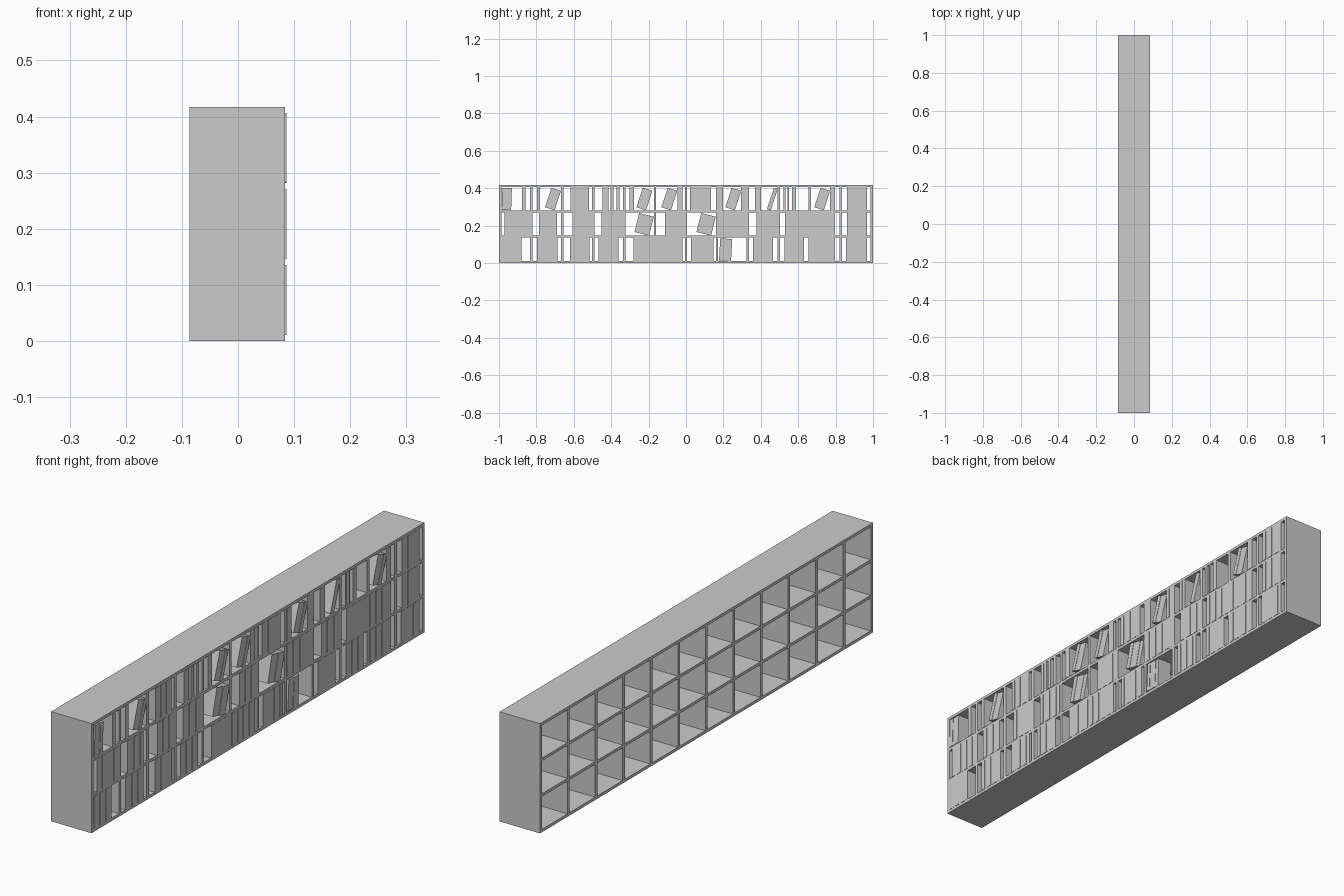
import bpy, bmesh, math
from mathutils import Matrix, Vector

if "Cube" in bpy.data.objects:
    bpy.data.objects.remove(bpy.data.objects["Cube"], do_unlink=True)

grey = bpy.data.materials.new("plain grey")
grey.use_nodes = True
colour = (0.6, 0.6, 0.6, 1)
grey.diffuse_color = colour
grey.node_tree.nodes["Principled BSDF"].inputs["Base Color"].default_value = colour

COLUMNS, ROWS = 12, 3
BACK, FRONT, HEIGHT = -0.086, 0.084, 0.417
PANEL, SHELF = 0.013, 0.011
PITCH = (2 - PANEL) / COLUMNS
RISE = (HEIGHT - SHELF) / ROWS
CELL_H = RISE - SHELF
UNIT = (PITCH - PANEL) / 28.5      # cell width is 28.5 units
BOOK_DEPTH = 0.06


def add_box(bm, low, high, matrix=Matrix()):
    low, high = Vector(low), Vector(high)
    place = Matrix.Translation((low + high) / 2) @ Matrix.Diagonal((*(high - low), 1))
    bmesh.ops.create_cube(bm, size=1, matrix=matrix @ place)


def finish(bm, name):
    mesh = bpy.data.meshes.new(name)
    bm.to_mesh(mesh)
    bm.free()
    mesh.materials.append(grey)
    bpy.context.collection.objects.link(bpy.data.objects.new(name, mesh))


def cell_origin(row, column):
    return -1 + PANEL + column * PITCH, SHELF + row * RISE


def add_books(bm, width, height, matrix):
    """A row of touching books with alternately proud and flush spines."""
    count = max(1, round(width / 0.018))
    step = width / count
    for i in range(count):
        front = FRONT + (0.002 if i % 2 == 0 else 0.0005)
        add_box(bm, (FRONT - BOOK_DEPTH, i * step, 0),
                (front, (i + 1) * step, height), matrix)


# Open frame: upright panels and shelves
bm = bmesh.new()
for i in range(COLUMNS + 1):
    y = -1 + i * PITCH
    add_box(bm, (BACK, y, 0), (FRONT, y + PANEL, HEIGHT))
finish(bm, "upright_panels")

bm = bmesh.new()
for i in range(ROWS + 1):
    z = i * RISE
    add_box(bm, (BACK, -1, z), (FRONT, 1, z + SHELF))
finish(bm, "shelves")

# Standing books: (column, start, end) in cell units
bottom = [(0, 0, 20), (1, 4.5, 25), (2, 6.5, 26), (3, 4, 24), (4, 8, 28.5), (5, 0, 26),
          (6, 4, 26), (8, 4, 24), (9, 4.5, 24), (10, 0, 24), (11, 4, 25)]
middle = [(0, 3, 28.5), (1, 6.5, 24.5), (2, 9, 28.5), (3, 7, 28.5), (5, 8.5, 28.5),
          (7, 0, 28.5), (8, 7.5, 28.5), (9, 5, 28.5), (10, 0, 24), (11, 5, 25)]
top = [(0, 20.5, 24), (1, 4.5, 7.5), (2, 7, 25.5), (3, 8, 14), (3, 16, 19), (3, 22, 25),
       (4, 4, 8.5), (5, 21, 26), (6, 3, 24), (7, 0, 5), (7, 23, 28.5), (8, 6, 12),
       (9, 3.5, 5.5), (9, 7.5, 9), (9, 12, 16), (10, 19, 24), (11, 5, 25)]

for row, (name, runs) in enumerate(zip(("bottom", "middle", "top"), (bottom, middle, top))):
    bm = bmesh.new()
    for column, start, end in runs:
        y, z = cell_origin(row, column)
        add_books(bm, (end - start) * UNIT, CELL_H,
                  Matrix.Translation((0, y + start * UNIT, z)))
    finish(bm, name + "_row_books")

# Leaning books: (row, column, right end, width, angle)
leaning = [(2, 0, 10.5, 9.5, 2), (2, 1, 28.5, 10, 18), (2, 4, 27, 10, 18),
           (2, 5, 21, 10, 18), (2, 7, 23, 10, 18), (2, 8, 28.5, 4, 18),
           (2, 10, 19, 10, 18), (1, 4, 28.5, 15, 14), (1, 6, 28.5, 15, 14),
           (0, 7, 14, 12, 3)]
bm = bmesh.new()
for row, column, right, width, degrees in leaning:
    y, z = cell_origin(row, column)
    angle, width = math.radians(degrees), width * UNIT
    height = (CELL_H * 0.97 - width * math.sin(angle)) / math.cos(angle)
    foot = y + right * UNIT - height * math.sin(angle)
    matrix = (Matrix.Translation((0, foot, z)) @ Matrix.Rotation(-angle, 4, "X")
              @ Matrix.Translation((0, -width, 0)))
    add_books(bm, width, height, matrix)
finish(bm, "leaning_books")
